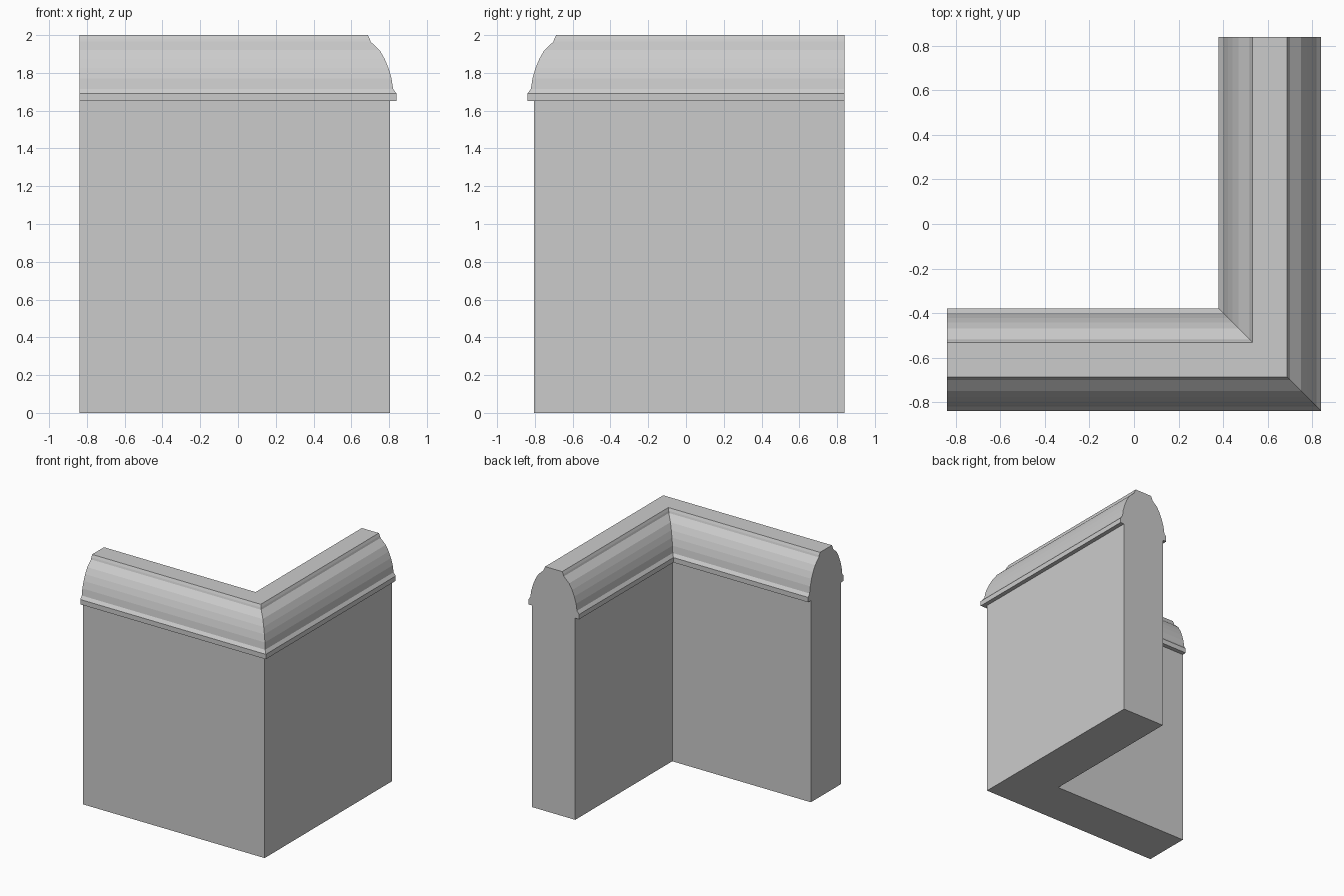
import bpy
import bmesh

cube = bpy.data.objects.get("Cube")
if cube:
    bpy.data.objects.remove(cube, do_unlink=True)

# Plain stone colour
stone = bpy.data.materials.new("pale_grey_stone")
stone.use_nodes = True
colour = (0.6, 0.6, 0.6, 1)
stone.diffuse_color = colour
stone.node_tree.nodes["Principled BSDF"].inputs["Base Color"].default_value = colour

# Half of the wall section: distance from the centre line, height
half = [(0.195, 0), (0.195, 1.65), (0.23, 1.65), (0.23, 1.69),
        (0.211, 1.715), (0.203, 1.77), (0.187, 1.825), (0.167, 1.873),
        (0.14, 1.92), (0.092, 1.965), (0.087, 1.98), (0.077, 2)]
section = half + [(-o, z) for o, z in reversed(half)]

MID, END = 0.61, 0.84  # centre line of both wings, and their free ends

# Sweep the section along the L, mitred at the corner
bm = bmesh.new()
stations = [
    [bm.verts.new((-END, -MID - o, z)) for o, z in section],
    [bm.verts.new((MID + o, -MID - o, z)) for o, z in section],
    [bm.verts.new((MID + o, END, z)) for o, z in section],
]
count = len(section)
for a, b in zip(stations, stations[1:]):
    for i in range(count):
        j = (i + 1) % count
        bm.faces.new((a[i], b[i], b[j], a[j]))

# Close the two free ends
bm.faces.new(stations[0])
bm.faces.new(stations[-1])
bmesh.ops.recalc_face_normals(bm, faces=bm.faces)

mesh = bpy.data.meshes.new("corner_wall")
bm.to_mesh(mesh)
bm.free()
mesh.materials.append(stone)
wall = bpy.data.objects.new("corner_wall", mesh)
bpy.context.collection.objects.link(wall)
